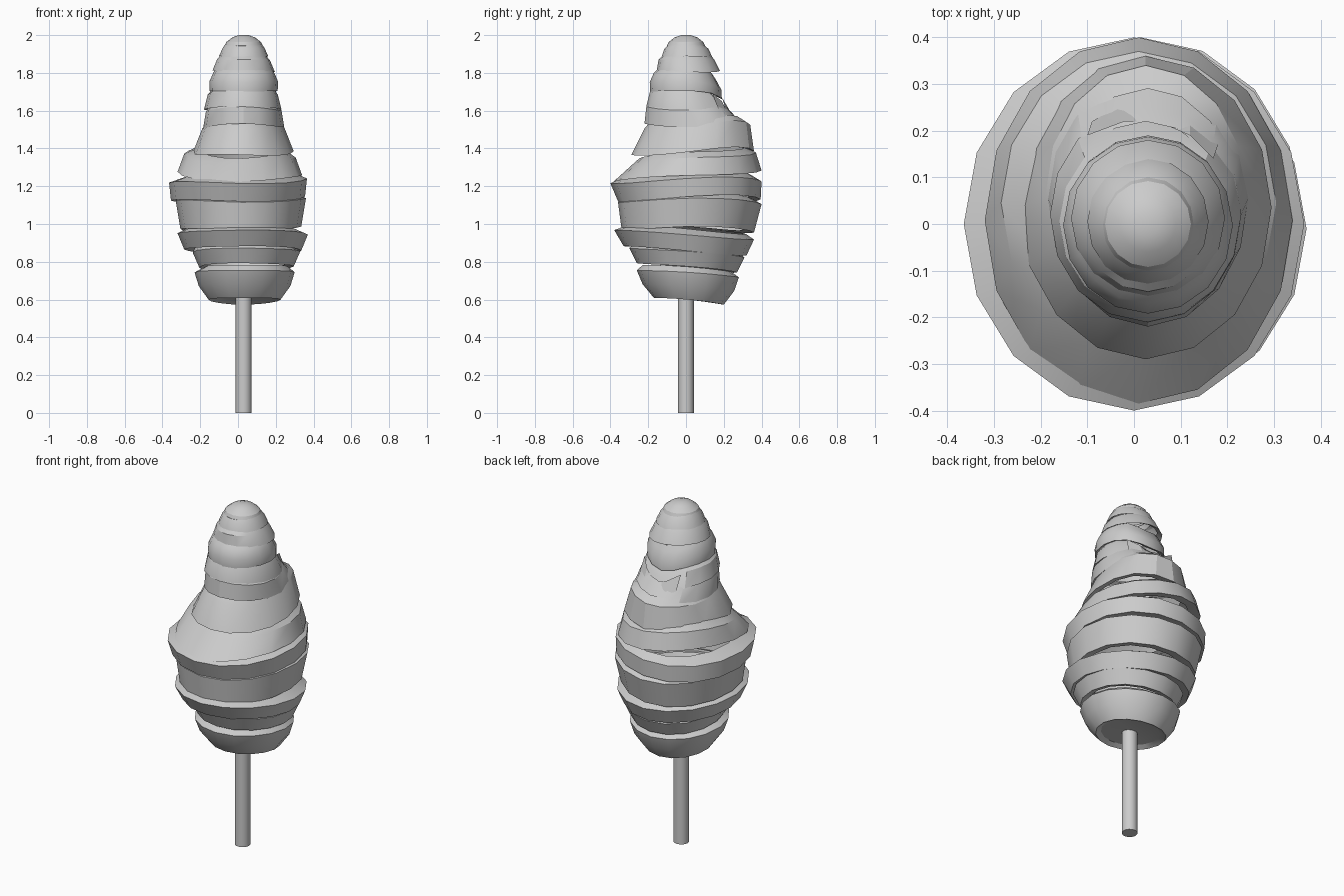
import bpy, bmesh, math, random

if "Cube" in bpy.data.objects:
    bpy.data.objects.remove(bpy.data.objects["Cube"])

random.seed(4)
SIDES = 16


def make_object(name, bm):
    bmesh.ops.recalc_face_normals(bm, faces=bm.faces[:])
    me = bpy.data.meshes.new(name)
    bm.to_mesh(me)
    bm.free()
    ob = bpy.data.objects.new(name, me)
    bpy.context.collection.objects.link(ob)
    bpy.ops.object.select_all(action='DESELECT')
    ob.select_set(True)
    bpy.context.view_layer.objects.active = ob
    bpy.ops.object.shade_smooth_by_angle(angle=math.radians(26))
    return ob


def loft(name, rings, close_ends=(False, False)):
    """Skin rings of points, optionally capping first and last."""
    bm = bmesh.new()
    vs = [[bm.verts.new(p) for p in r] for r in rings]
    n = len(vs[0])
    for a, b in zip(vs, vs[1:]):
        for i in range(n):
            j = (i + 1) % n
            bm.faces.new((a[i], a[j], b[j], b[i]))
    for use, r in zip(close_ends, (vs[0], vs[-1])):
        if use:
            bm.faces.new(r)
    return make_object(name, bm)


def ring(cx, rx, front, back, z, tilt=0, dip=0, wave=(0, 0)):
    cy, ry = (front + back) / 2, (back - front) / 2
    pts = []
    for i in range(SIDES):
        a = 2 * math.pi * i / SIDES
        c, s = math.cos(a), math.sin(a)
        # sagging back side of the upper wraps, gentle wave elsewhere
        h = z + tilt * s - dip * max(0, s) ** 5
        h += wave[0] * (math.sin(2 * a + wave[1]) + c * math.cos(wave[1]))
        pts.append((cx + rx * c, cy + ry * s, h))
    return pts


# candy wraps: centre x, z0, z1, rx0, rx1, front y0, y1, back y0, y1, tilt, dip
wraps = [
    (.035, 0.595, 0.74, .19, .265, -.17, -.26, .20, .28, -.018, 0),
    (.045, 0.77, 0.85, .25, .285, -.26, -.30, .27, .31, -.025, 0),
    (.025, 0.86, 0.945, .31, .345, -.33, -.38, .32, .36, -.025, 0),
    (.015, 0.97, 1.12, .32, .345, -.34, -.36, .36, .40, -.005, 0),
    (.0, 1.13, 1.225, .355, .365, -.36, -.40, .395, .40, .005, 0),
    (.01, 1.26, 1.355, .33, .295, -.385, -.28, .40, .37, .03, 0),
    (.025, 1.38, 1.52, .27, .215, -.29, -.22, .36, .34, .02, .02),
    (.03, 1.52, 1.61, .215, .20, -.22, -.21, .33, .25, 0, .04),
    (.025, 1.61, 1.69, .205, .185, -.21, -.19, .25, .20, -.01, .06),
    (.03, 1.70, 1.80, .18, .16, -.19, -.17, .19, .16, -.005, .03),
    (.03, 1.81, 1.87, .165, .14, -.155, -.145, .18, .15, 0, 0),
    (.03, 1.885, 1.93, .13, .11, -.13, -.115, .14, .12, 0, 0),
]
# steepness of the rounded knee halfway up selected wraps
knee = {0: .015, 9: .012}
for k, (cx, z0, z1, rx0, rx1, f0, f1, b0, b1, t, d) in enumerate(wraps):
    w = (0.012 if 3 <= k <= 7 else 0.004, random.uniform(0, 6.28))
    # the folded top lip tucks under the wrap above
    nxt = wraps[k + 1] if k < 11 else (.03, 0, 0, .1, 0, -.1, 0, .1, 0, 0, 0)
    lx, lf, lb = min(rx1, nxt[3]) * .88, max(f1, nxt[5]) * .88, min(b1, nxt[7]) * .88
    rings = [
        ring(cx, rx0 * .84, f0 * .84, b0 * .84, z0 + .015, t, d, w),
        ring(cx, rx0, f0, b0, z0, t, d, w),
        ring(cx, rx1, f1, b1, z1, t, d, w),
        ring(nxt[0], lx, lf, lb, z1 + .03, t, d, w),
    ]
    if k in knee:
        e = knee[k]
        rings.insert(2, ring(cx, (rx0 + rx1) / 2 + e, (f0 + f1) / 2 - e,
                             (b0 + b1) / 2 + e, (z0 + z1) / 2, t, d, w))
    loft("candy_wrap_%02d" % (k + 1), rings, (k == 0, False))

# rounded tip
loft("candy_tip", [ring(.03, r, -r, r, z) for r, z in
                   ((.095, 1.93), (.10, 1.945), (.092, 1.963), (.06, 1.988), (.025, 2.0))],
     (False, True))

# loose fold at the back
bm = bmesh.new()
strip = [((-.10, .19, 1.67), (-.09, .22, 1.58)), ((-.02, .22, 1.62), (-.02, .26, 1.55)),
         ((.05, .22, 1.59), (.05, .26, 1.53)), ((.12, .19, 1.65), (.12, .23, 1.57)),
         ((.17, .14, 1.69), (.18, .17, 1.61))]
cols = [[bm.verts.new(p) for p in c] for c in strip]
for a, b in zip(cols, cols[1:]):
    bm.faces.new((a[0], a[1], b[1], b[0]))
make_object("loose_fold", bm)

# stick
bpy.ops.mesh.primitive_cylinder_add(vertices=16, radius=.042, depth=.62, location=(.03, 0, .31))
bpy.context.object.name = "stick"
bpy.ops.object.shade_smooth_by_angle()
